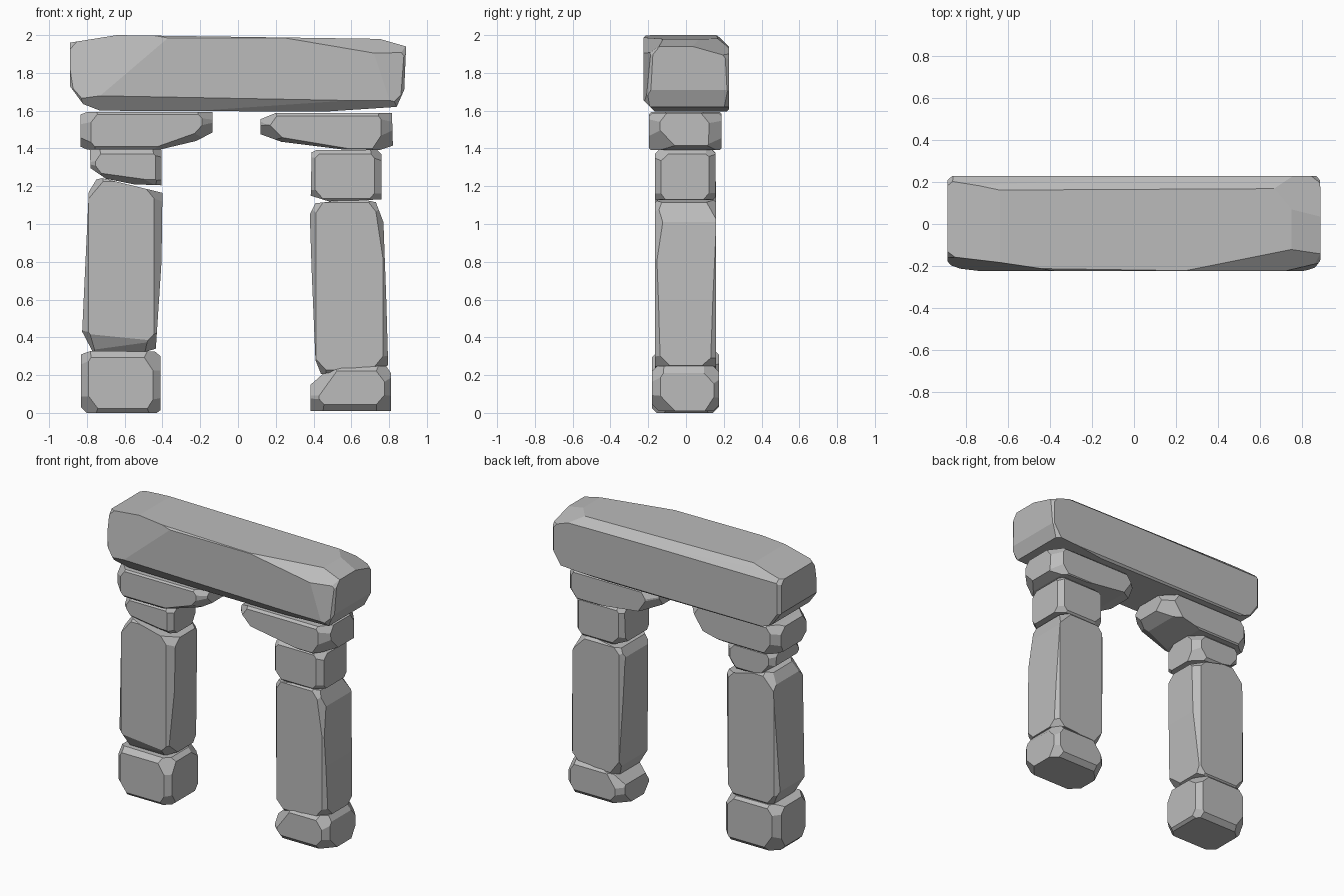
import bpy, bmesh, random
from mathutils import Vector

cube = bpy.data.objects.get("Cube")
if cube:
    bpy.data.objects.remove(cube)

random.seed(4)

stone_grey = bpy.data.materials.new("stone grey")
stone_grey.use_nodes = True
grey = (0.5, 0.5, 0.5, 1)
stone_grey.diffuse_color = grey
stone_grey.node_tree.nodes["Principled BSDF"].inputs["Base Color"].default_value = grey


def slice_off(bm, point, normal):
    """Cut away everything on the normal side of a plane and close the hole."""
    geom = bm.verts[:] + bm.edges[:] + bm.faces[:]
    bmesh.ops.bisect_plane(bm, geom=geom, dist=1e-5, plane_co=point,
                           plane_no=normal, clear_outer=True)
    rim = [e for e in bm.edges if e.is_boundary]
    if rim:
        bmesh.ops.contextual_create(bm, geom=rim)


def chip(bm, normal, depth):
    """Slice a given depth off the outermost point in a direction."""
    normal = Vector(normal).normalized()
    tip = max((v.co for v in bm.verts), key=normal.dot)
    slice_off(bm, tip - normal * depth, normal)


def stone(name, outline, front, back, edge=0.02, corner=0.03, rim=0.012, chips=(), planes=()):
    """Extrude a front outline in depth, then hew its edges and corners."""
    bm = bmesh.new()
    face = bm.faces.new([bm.verts.new((x, front, z)) for x, z in outline])
    grown = bmesh.ops.extrude_face_region(bm, geom=[face])["geom"]
    for v in grown:
        if isinstance(v, bmesh.types.BMVert):
            v.co.y = back
    bmesh.ops.recalc_face_normals(bm, faces=bm.faces[:])
    centre = sum((v.co for v in bm.verts), Vector()) / len(bm.verts)

    # hand-placed facets through three points
    for a, b, c in planes:
        a, b, c = Vector(a), Vector(b), Vector(c)
        normal = (b - a).cross(c - a).normalized()
        if normal.dot(a - centre) < 0:
            normal.negate()
        slice_off(bm, a, normal)
    for normal, depth in chips:
        chip(bm, normal, depth)

    # upright edges, top and bottom rims, then corners
    for sy in (-1, 1):
        for s in (-1, 1):
            chip(bm, (s, sy * random.uniform(0.7, 1.2), 0), edge * random.uniform(0.8, 1.3))
            chip(bm, (0, sy, s), rim * random.uniform(0.7, 1.4))
    for sx in (-1, 1):
        for sy in (-1, 1):
            for sz in (-1, 1):
                chip(bm, (sx, sy * random.uniform(0.7, 1.2), sz * random.uniform(0.6, 1)),
                     corner * random.uniform(0.5, 1.1))

    bmesh.ops.recalc_face_normals(bm, faces=bm.faces[:])
    mesh = bpy.data.meshes.new(name)
    bm.to_mesh(mesh)
    bm.free()
    mesh.materials.append(stone_grey)
    obj = bpy.data.objects.new(name, mesh)
    bpy.context.collection.objects.link(obj)


# long stone across the top
stone("lintel",
      [(-.89, 1.96), (-.64, 2), (.75, 1.98), (.89, 1.94), (.88, 1.71),
       (.84, 1.62), (.46, 1.595), (-.73, 1.6), (-.82, 1.635), (-.89, 1.73)],
      -.225, .228, edge=.012, corner=.015, rim=.008,
      planes=[((-.4, -.225, 1.96), (-.74, -.225, 1.67), (-.86, -.16, 1.95)),
              ((.33, -.22, 1.975), (.72, -.225, 1.905), (.77, -.13, 1.97)),
              ((.72, -.225, 1.9), (.78, -.225, 1.72), (.885, -.19, 1.85)),
              ((-.5, .16, 2), (.67, .17, 1.98), (0, .228, 1.94)),
              ((.67, .17, 1.98), (.8, .06, 1.965), (.89, .07, 1.93)),
              ((-.8, -.225, 1.68), (.8, -.225, 1.65), (0, -.17, 1.595))])

# flat stones carrying the lintel
stone("left_cap_stone",
      [(-.835, 1.58), (-.8, 1.592), (-.135, 1.592), (-.135, 1.485), (-.22, 1.44),
       (-.41, 1.395), (-.8, 1.395), (-.835, 1.41)],
      -.195, .188, edge=.035, corner=.04, rim=.008,
      planes=[((-.2, -.195, 1.49), (-.44, -.195, 1.405), (-.3, -.13, 1.42))])
stone("right_cap_stone",
      [(.12, 1.555), (.2, 1.588), (.815, 1.588), (.82, 1.415), (.75, 1.392),
       (.55, 1.395), (.23, 1.435), (.12, 1.475)],
      -.195, .188, edge=.035, corner=.04, rim=.008,
      planes=[((.22, -.195, 1.46), (.55, -.195, 1.405), (.3, -.13, 1.425))])

# short blocks on the pillars
stone("left_block",
      [(-.785, 1.395), (-.405, 1.395), (-.405, 1.205), (-.55, 1.21), (-.7, 1.24),
       (-.78, 1.295)],
      -.165, .155, edge=.025,
      planes=[((-.7, -.165, 1.265), (-.41, -.165, 1.225), (-.55, -.12, 1.21))])
stone("right_block",
      [(.39, 1.38), (.42, 1.393), (.735, 1.393), (.76, 1.37), (.76, 1.13),
       (.48, 1.12), (.385, 1.15)],
      -.165, .155, edge=.02)

# tall pillars
stone("left_pillar",
      [(-.75, 1.235), (-.72, 1.243), (-.4, 1.165), (-.405, .8), (-.435, .34),
       (-.5, .32), (-.77, .325), (-.825, .43), (-.79, 1.17)],
      -.165, .16, edge=.022, corner=.035,
      chips=[((.9, -.7, .05), .02), ((-.8, -.6, -.15), .015), ((.8, .6, .08), .02)],
      planes=[((-.77, -.165, .415), (-.47, -.165, .385), (-.6, -.12, .32))])
stone("right_pillar",
      [(.38, 1.05), (.41, 1.11), (.64, 1.135), (.73, 1.115), (.77, 1.01), (.785, .6),
       (.795, .25), (.63, .24), (.44, .205), (.41, .28), (.39, .75)],
      -.165, .16, edge=.02, corner=.035,
      chips=[((.8, -.6, .12), .025), ((-.8, -.7, .06), .015), ((-.8, .6, .1), .02)])

# footing stones
stone("left_base",
      [(-.83, .31), (-.78, .328), (-.44, .325), (-.41, .3), (-.41, .015), (-.43, 0),
       (-.8, 0), (-.83, .03)],
      -.18, .175, edge=.025, corner=.04, rim=.018)
stone("right_base",
      [(.385, .15), (.46, .215), (.59, .248), (.785, .248), (.81, .21), (.81, .01),
       (.385, .01)],
      -.18, .175, edge=.025, corner=.04, rim=.018)
